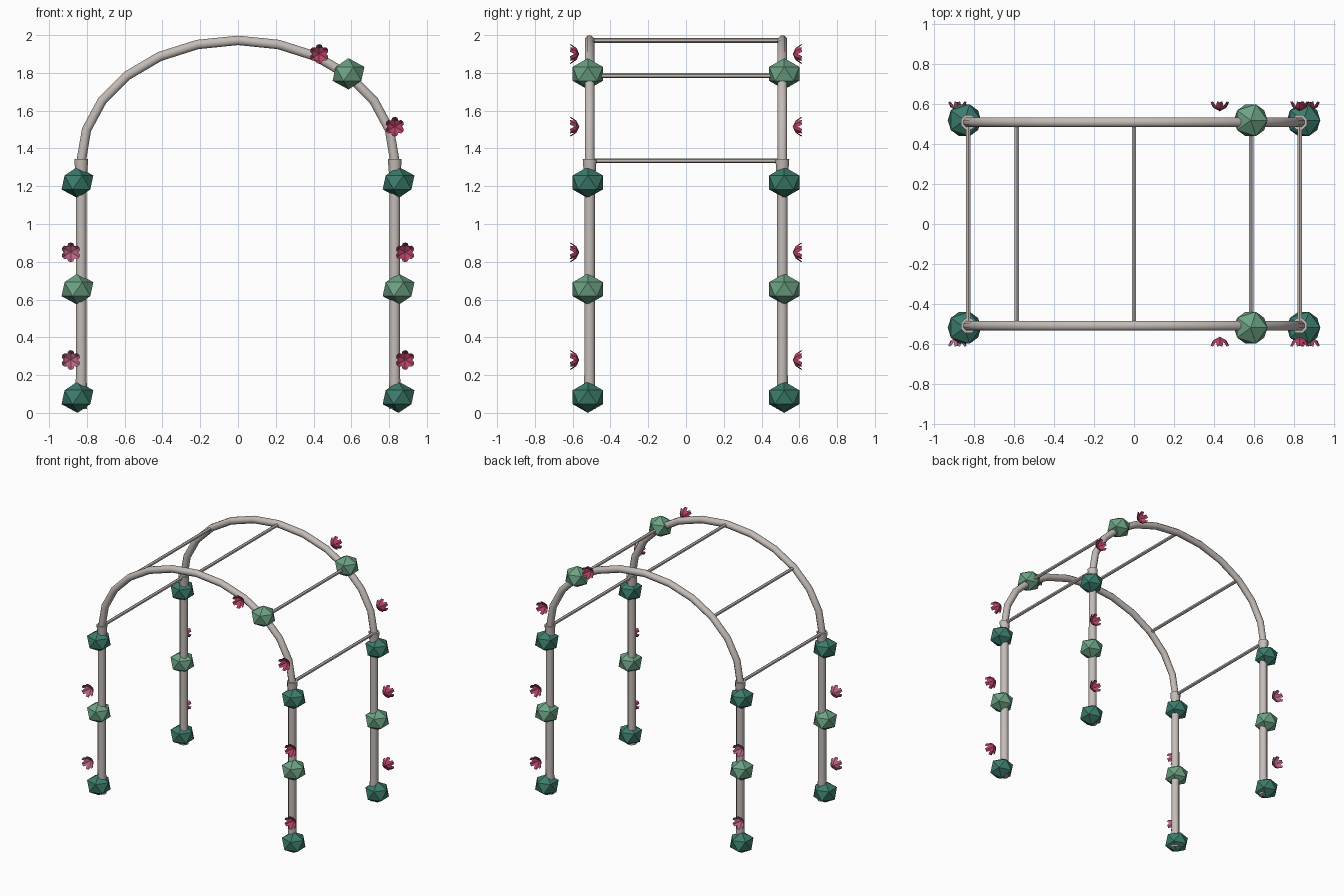
import bpy, bmesh
from math import sin, cos, pi
from mathutils import Vector, Matrix

if "Cube" in bpy.data.objects:
    bpy.data.objects.remove(bpy.data.objects["Cube"])


def material(name, rgb):
    m = bpy.data.materials.new(name)
    m.use_nodes = True
    m.diffuse_color = (*rgb, 1)
    m.node_tree.nodes["Principled BSDF"].inputs["Base Color"].default_value = (*rgb, 1)
    return m


METAL = material("warm_grey_metal", (0.55, 0.50, 0.47))
DARK = material("dark_leaf", (0.045, 0.20, 0.15))
LIGHT = material("light_leaf", (0.15, 0.36, 0.23))
ROSE = material("rose_petal", (0.46, 0.055, 0.13))
PINK = material("pink_petal", (0.52, 0.13, 0.24))


def add_object(name, bm, mat, smooth=True):
    mesh = bpy.data.meshes.new(name)
    bm.to_mesh(mesh)
    bm.free()
    mesh.materials.append(mat)
    for p in mesh.polygons:
        p.use_smooth = smooth
    if smooth:
        mesh.set_sharp_from_angle(angle=0.9)
    ob = bpy.data.objects.new(name, mesh)
    bpy.context.collection.objects.link(ob)
    return ob


def tube(name, path, radii, side, sides=8):
    """Sweep a ring along a path; side is the fixed sideways axis."""
    bm = bmesh.new()
    path, side = [Vector(p) for p in path], Vector(side)
    rings = []
    for i, p in enumerate(path):
        along = path[min(i + 1, len(path) - 1)] - path[max(i - 1, 0)]
        out = along.normalized().cross(side)
        angles = [2 * pi * (k + 0.5) / sides for k in range(sides)]
        rings.append([bm.verts.new(p + radii[i] * (cos(a) * side + sin(a) * out))
                      for a in angles])
    for a, b in zip(rings, rings[1:]):
        for k in range(sides):
            n = (k + 1) % sides
            bm.faces.new((a[k], a[n], b[n], b[k]))
    bm.faces.new(rings[0])
    bm.faces.new(rings[-1])
    bmesh.ops.recalc_face_normals(bm, faces=bm.faces)
    return add_object(name, bm, METAL)


def leaf_clump(name, x, y, z, mat):
    bm = bmesh.new()
    bmesh.ops.create_icosphere(bm, subdivisions=1, radius=0.094)
    bmesh.ops.scale(bm, vec=(1, 1, 0.88), verts=bm.verts)
    bmesh.ops.translate(bm, vec=(x, y, z), verts=bm.verts)
    return add_object(name, bm, mat, False)


def flower(name, x, z, face, mat, petals=6):
    """Cupped blossom opening away from the arch."""
    bm = bmesh.new()
    for i in range(petals):
        turn = Matrix.Rotation(2 * pi * i / petals, 3, 'Y')
        def v(across, out, depth):
            p = turn @ Vector((across, 0, out))
            return bm.verts.new((x + p.x, face * (0.565 + depth), z + p.z))
        base, mid = v(0, 0, 0), v(0, 0.032, 0.015)
        left, right = v(-0.02, 0.03, 0.022), v(0.02, 0.03, 0.022)
        tl, tr = v(-0.013, 0.048, 0.05), v(0.013, 0.048, 0.05)
        tip = v(0, 0.052, 0.045)
        for f in ((base, left, mid), (base, mid, right),
                  (left, tl, tip, mid), (mid, tip, tr, right)):
            bm.faces.new(f)
    bmesh.ops.recalc_face_normals(bm, faces=bm.faces)
    return add_object(name, bm, mat, False)


HALF, DEPTH, SPRING, RISE = 0.83, 0.51, 1.335, 0.637


def arch_point(t, y):
    return (HALF * cos(t), y, SPRING + RISE * sin(t))


for face, end in ((-1, "front"), (1, "back")):
    y = face * DEPTH
    # Curved top rail
    tube(f"{end}_arch", [arch_point(pi * i / 12, y) for i in range(13)],
         [0.027] * 13, (0, 1, 0))
    for s, hand in ((-1, "right"), (1, "left")):
        tag = f"{end}_{hand}"
        # Post with a flared collar
        tube(f"{tag}_post", [(s * HALF, y, z) for z in (0.02, 0.2, 1.29)],
             [0.034, 0.031, 0.03], (0, 1, 0))
        tube(f"{tag}_collar", [(s * HALF, y, z) for z in (1.22, 1.345)],
             [0.03, 0.04], (0, 1, 0))
        # Foliage and blossoms climbing the post
        for z, mat in ((0.083, DARK), (0.655, LIGHT), (1.22, DARK)):
            leaf_clump(f"{tag}_leaf_clump", s * 0.85, face * 0.52, z, mat)
        for z in (0.28, 0.85):
            flower(f"{tag}_flower", s * 0.885, z, face, ROSE if s > 0 else PINK)
    # Foliage and blossoms on the arch
    leaf_clump(f"{end}_arch_leaf_clump", 0.585, face * 0.52, 1.795, LIGHT)
    for x, z in ((0.43, 1.9), (0.83, 1.515)):
        flower(f"{end}_arch_flower", x, z, face, ROSE)

# Cross bars joining the two arches
for i in range(5):
    t = pi * i / 4
    tube("cross_bar", [arch_point(t, -DEPTH), arch_point(t, DEPTH)],
         [0.013] * 2, (1, 0, 0), 6)
